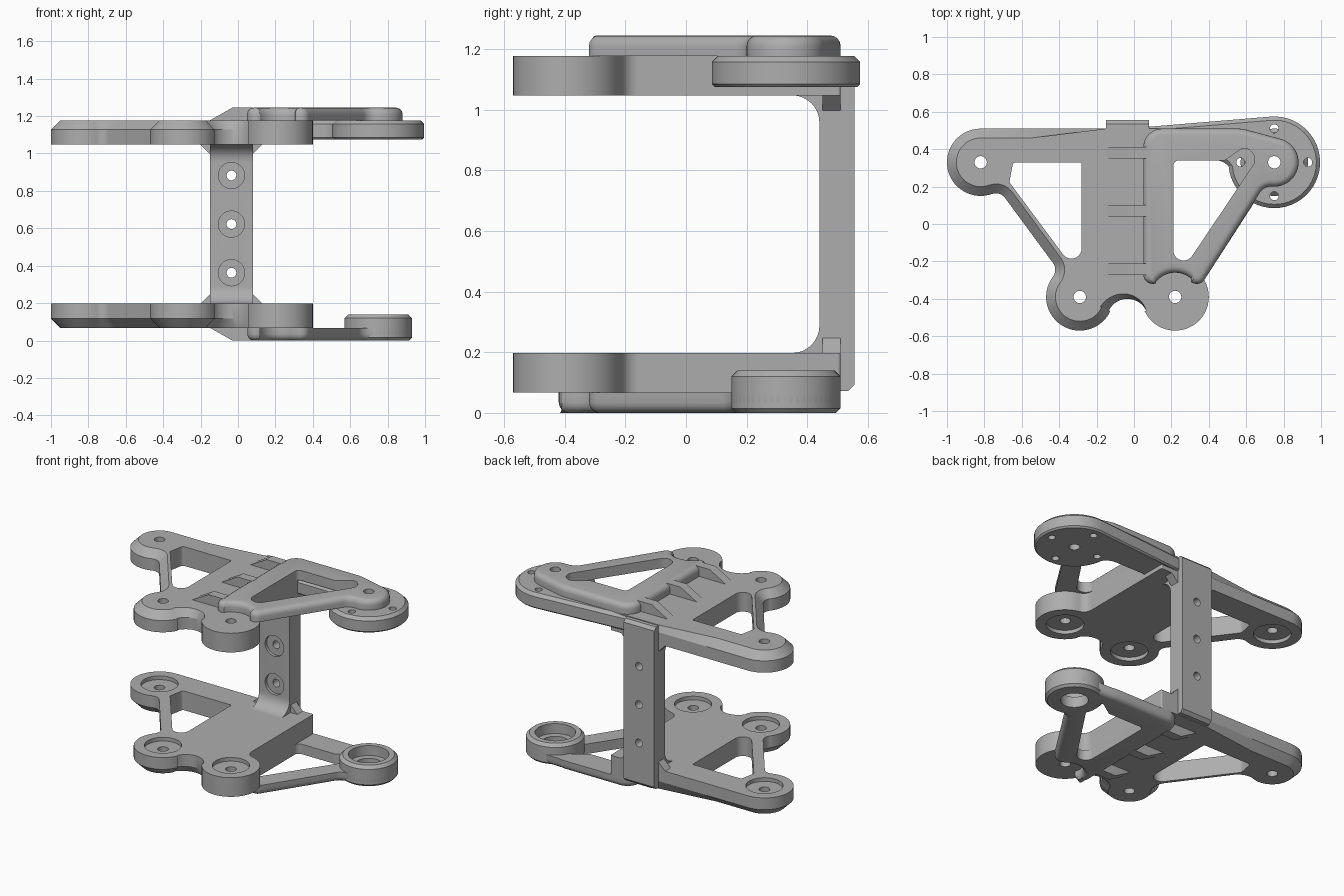
import bpy, bmesh
from math import sin, cos, radians, pi

if "Cube" in bpy.data.objects:
    bpy.data.objects.remove(bpy.data.objects["Cube"])

GREY = (0.42, 0.42, 0.42, 1)
metal = bpy.data.materials.new("grey_metal")
metal.use_nodes = True
metal.diffuse_color = GREY
metal.node_tree.nodes["Principled BSDF"].inputs["Base Color"].default_value = GREY

MID = 0.6225                               # height of the mirror plane
INNER, OUTER, TOP = 0.425, 0.555, 0.6225   # distances from that plane
MOUNTS = [(-0.82, 0.33), (-0.29, -0.39), (0.22, -0.39)]
HUB = (0.75, 0.33)


def outline(arcs, inset=0.0):
    """Points along arcs (x, y, r, start, end, inset factors); falling angles are concave."""
    pts = []
    for x, y, r, a0, a1, *f in arcs:
        f0, f1 = f if f else (1, 1)
        n = max(1, int(abs(a1 - a0) / 7))
        side = 1 if a1 >= a0 else -1
        for i in range(n + 1):
            t = i / n
            a = radians(a0 + (a1 - a0) * t)
            q = r - side * inset * (f0 + (f1 - f0) * t)
            pts.append((x + q * cos(a), y + q * sin(a)))
    return pts


def loft(name, rings):
    """Solid skinned through rings of equal length."""
    bm = bmesh.new()
    loops = [[bm.verts.new(p) for p in ring] for ring in rings]
    for a, b in zip(loops, loops[1:]):
        for i in range(len(a)):
            j = (i + 1) % len(a)
            bm.faces.new((a[i], a[j], b[j], b[i]))
    bm.faces.new(loops[0])
    bm.faces.new(loops[-1])
    bmesh.ops.recalc_face_normals(bm, faces=bm.faces)
    mesh = bpy.data.meshes.new(name)
    bm.to_mesh(mesh)
    bm.free()
    mesh.materials.append(metal)
    obj = bpy.data.objects.new(name, mesh)
    bpy.context.collection.objects.link(obj)
    return obj


def slab(name, arcs, s, layers):
    """Layers of (inset, distance from the mirror plane), upper or lower side."""
    return loft(name, [[(x, y, MID + s * h) for x, y in outline(arcs, d)] for d, h in layers])


def extrude_x(name, profile, x0, x1):
    return loft(name, [[(x, y, z) for y, z in profile] for x in (x0, x1)])


def extrude_y(name, profile, y0, y1):
    return loft(name, [[(x, y, z) for x, z in profile] for y in (y0, y1)])


def cut(obj, cutter):
    cutter.hide_render = True
    mod = obj.modifiers.new("cut", "BOOLEAN")
    mod.operation, mod.solver, mod.object = "DIFFERENCE", "EXACT", cutter
    bpy.context.view_layer.objects.active = obj
    bpy.ops.object.modifier_apply(modifier=mod.name)
    bpy.data.objects.remove(cutter)


def bore(obj, centre, r, s, h0, h1):
    cut(obj, slab("cutter", [(*centre, r, 0, 350)], s, [(0, h0), (0, h1)]))


# Three-lobed plate, chamfered on its outer face
PLATE = [
    (-0.82, 0.33, 0.18, 90, 290), (-0.738, 0.104, 0.06, 110, 36),
    (-0.481, -0.245, 0.06, 36, -37), (-0.29, -0.39, 0.18, 143, 335),
    (-0.035, -0.51, 0.11, 155, 25, 1, 0), (0.22, -0.39, 0.18, 205, 438, 0, 0),
    (0.27, -0.155, 0.06, 258, 180, 0, 0), (0.2, 0.5, 0.01, 0, 90, 0, 0),
    (-0.15, 0.46, 0.05, 90, 90, 0, 0), (-0.55, 0.46, 0.05, 90, 90),
]
PLATE_WINDOW = [
    (-0.29, 0.32, 0.01, 0, 90), (-0.63, 0.31, 0.02, 90, 160),
    (-0.64, 0.23, 0.025, 180, 216), (-0.335, -0.13, 0.055, 216, 360),
]
FRAME_WINDOW = [
    (0.265, -0.14, 0.055, 180, 329), (0.585, 0.345, 0.06, -31, 95),
    (0.48, 0.36, 0.02, 290, 270), (0.24, 0.31, 0.03, 90, 180),
]


def frame_arcs(foot_y, notch_r, notch_a, boss_r, neck_a):
    a = radians(neck_a)
    reach = boss_r + 0.07
    return [
        (0.1, foot_y, 0.05, 180, 290), (0.22, -0.39, notch_r, notch_a, 50),
        (0.335, -0.27, 0.05, 235, 329),
        (HUB[0] + reach * cos(a), HUB[1] + reach * sin(a), 0.07, 149, 180 + neck_a),
        (*HUB, boss_r, neck_a, 70), (0.56, 0.37, 0.14, 74, 90),
        (0.15, 0.41, 0.1, 90, 180),
    ]


FRAMES = {1: ("upper", frame_arcs(-0.27, 0.13, 145, 0.13, -95)),
          -1: ("lower", frame_arcs(-0.37, 0.11, 190, 0.18, -100))}
ROUND = 0.035
parts = []

for s, (level, arcs) in FRAMES.items():
    plate = slab(level + "_plate", PLATE, s, [(0, INNER), (0, OUTER - 0.05), (0.05, OUTER)])
    cut(plate, slab("cutter", PLATE_WINDOW, s, [(0, 0.3), (0, 0.7)]))

    # Raised triangular frame with a rounded rim
    rim = [(ROUND * (1 - cos(t * pi / 8)), TOP - ROUND * (1 - sin(t * pi / 8))) for t in range(5)]
    frame = slab(level + "_frame", arcs, s, [(0, OUTER)] + rim)
    cut(frame, slab("cutter", FRAME_WINDOW, s, [(0, 0.3), (0, 0.7)]))
    bore(frame, MOUNTS[2], 0.033, s, 0.3, 0.7)
    bore(frame, HUB, 0.033 if s > 0 else 0.085, s, 0.3, 0.7)

    # Mounting holes with seats on the inner face
    for m in MOUNTS:
        bore(plate, m, 0.033, s, 0.3, 0.7)
        bore(plate, m, 0.115, s, 0.3, INNER + 0.025)
    parts += [plate, frame]

    # Wedge ribs leading up to the frame
    wedge = [(-0.15, OUTER), (-0.03, TOP), (0.08, TOP), (0.08, OUTER)]
    for i, y in enumerate((-0.243, 0.07, 0.38)):
        profile = [(x, MID + s * h) for x, h in wedge]
        parts.append(extrude_y(f"{level}_rib_{i + 1}", profile, y - 0.031, y + 0.031))

    # Flared gusset between plate and column
    flare = [(-0.2, INNER), (0.13, INNER), (0.08, INNER - 0.05), (-0.15, INNER - 0.05)]
    parts.append(extrude_y(level + "_gusset", [(x, MID + s * h) for x, h in flare], 0.45, 0.51))

# Round flange with its back arm
FLANGE = [(*HUB, 0.245, 185, 454), (0.08, 0.51, 0.01, 95, 180), (0.08, 0.35, 0.01, 180, 270),
          (0.44, 0.26, 0.08, 90, 50)]
flange = slab("upper_flange", FLANGE, 1,
              [(0.01, 0.453), (0, 0.463), (0, OUTER - 0.02), (0.02, OUTER)])
bore(flange, HUB, 0.033, 1, 0.3, 0.7)
for i in range(4):
    a = i * pi / 2
    bore(flange, (HUB[0] + 0.18 * cos(a), HUB[1] + 0.18 * sin(a)), 0.023, 1, 0.3, 0.7)
parts.append(flange)

# Bearing ring
ring = slab("lower_ring", [(*HUB, 0.18, 0, 355)], -1,
            [(0.02, 0.4825), (0, 0.5025), (0, TOP - 0.015), (0.015, TOP)])
bore(ring, HUB, 0.085, -1, 0.3, 0.7)
bore(ring, HUB, 0.125, -1, 0.3, 0.55)
parts.append(ring)

# Column with filleted ends, running behind both plates
R, FRONT, BACK, END = 0.09, 0.44, 0.555, 0.55
fillet = [(FRONT - R + R * cos(t * pi / 16), INNER - R + R * sin(t * pi / 16)) for t in range(9)]
upper_half = fillet + [(FRONT - R, INNER + 0.02), (0.5, INNER + 0.02), (0.5, END),
                       (BACK - 0.02, END), (BACK, END - 0.02)]
lower_half = [(y, -h) for y, h in reversed(upper_half)]
column = extrude_x("column", [(y, MID + h) for y, h in upper_half + lower_half], -0.15, 0.08)
for h in (-0.26, 0, 0.26):
    for r, y0, y1 in ((0.026, 0.3, 0.7), (0.07, 0.3, FRONT + 0.02)):
        circle = outline([(-0.035, MID + h, r, 0, 350)])
        cut(column, extrude_y("cutter", circle, y0, y1))
parts.append(column)

# Smooth curved walls, keep edges crisp
bpy.ops.object.select_all(action="DESELECT")
for obj in parts:
    obj.select_set(True)
bpy.context.view_layer.objects.active = parts[0]
bpy.ops.object.shade_smooth_by_angle(angle=radians(25))
